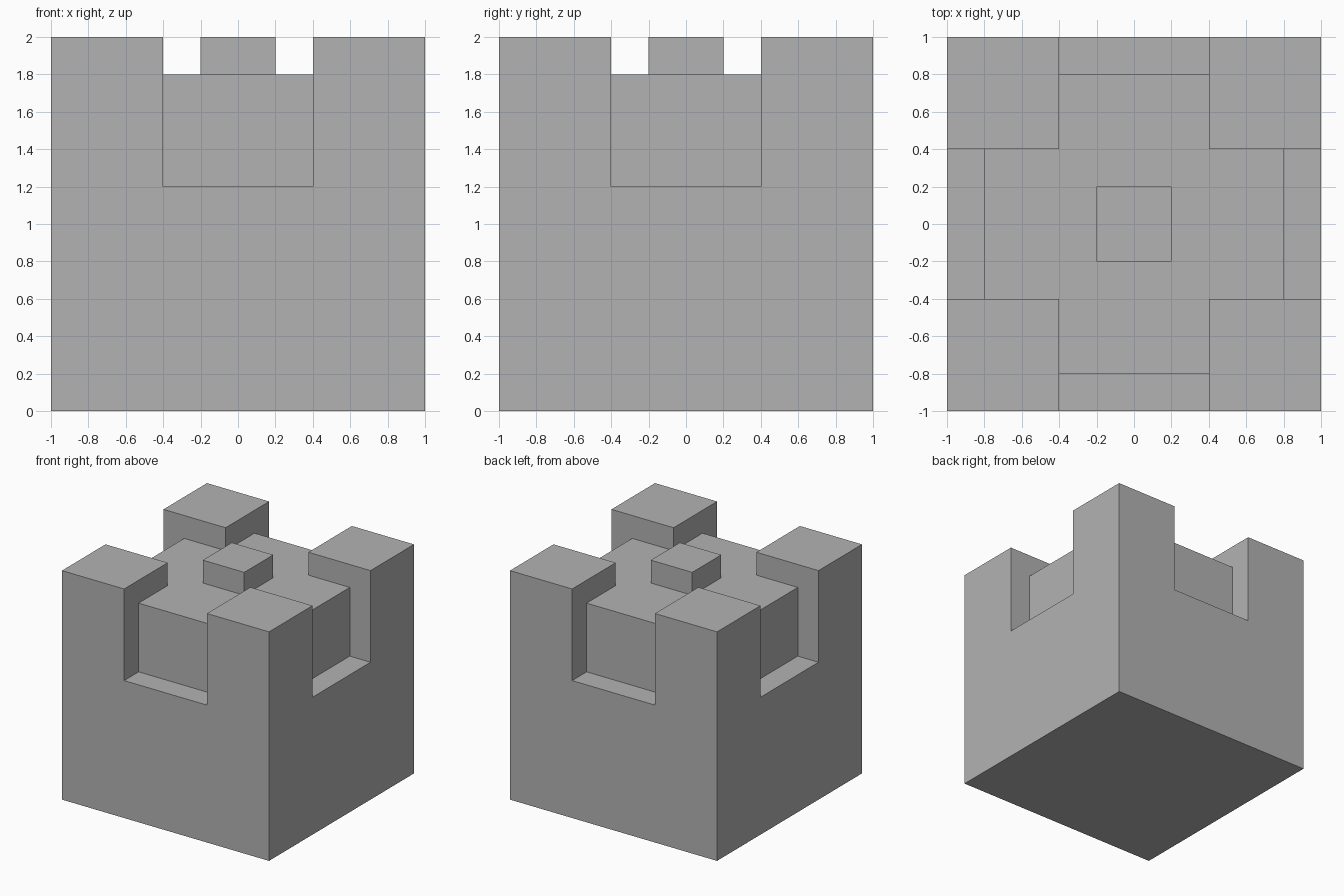
import bpy
from mathutils import Vector

if "Cube" in bpy.data.objects:
    bpy.data.objects.remove(bpy.data.objects["Cube"], do_unlink=True)

grey = bpy.data.materials.new("stone grey")
grey.use_nodes = True
colour = (0.45, 0.45, 0.45, 1)
grey.diffuse_color = colour
grey.node_tree.nodes["Principled BSDF"].inputs["Base Color"].default_value = colour


def box(name, low, high):
    """Axis-aligned box between two opposite corners."""
    low, high = Vector(low), Vector(high)
    bpy.ops.mesh.primitive_cube_add(size=1)
    obj = bpy.context.object
    obj.name = name
    for v in obj.data.vertices:
        v.co = (low + high) / 2 + v.co * (high - low)
    obj.data.materials.append(grey)
    return obj


def combine(target, tool, operation):
    """Apply a boolean to the target and discard the tool."""
    mod = target.modifiers.new(operation.lower(), "BOOLEAN")
    mod.operation, mod.solver, mod.object = operation, "EXACT", tool
    bpy.context.view_layer.objects.active = target
    bpy.ops.object.modifier_apply(modifier=mod.name)
    bpy.data.objects.remove(tool, do_unlink=True)


GAP = 0.4      # half width of the openings between the corner posts
DECK = 1.8     # height of the cross-shaped deck
LEDGE = 1.2    # height of the side notch ledges
INNER = 0.8    # distance from the centre to the back of each notch
OUT = 1.2      # cutters reach past the block

tower = box("tower_block", (-1, -1, 0), (1, 1, 2))

# Two crossing channels leave the four corner posts
combine(tower, box("channel", (-GAP, -OUT, DECK), (GAP, OUT, 2.2)), "DIFFERENCE")
combine(tower, box("channel", (-OUT, -GAP, DECK), (OUT, GAP, 2.2)), "DIFFERENCE")

# A shallow notch in the middle of every side
for side in (-1, 1):
    a, b = sorted((side * INNER, side * OUT))
    combine(tower, box("notch", (a, -GAP, LEDGE), (b, GAP, 2.2)), "DIFFERENCE")
    combine(tower, box("notch", (-GAP, a, LEDGE), (GAP, b, 2.2)), "DIFFERENCE")

# Square peg in the centre of the deck
combine(tower, box("peg", (-0.2, -0.2, 1.5), (0.2, 0.2, 2)), "UNION")
tower.data.shade_flat()
